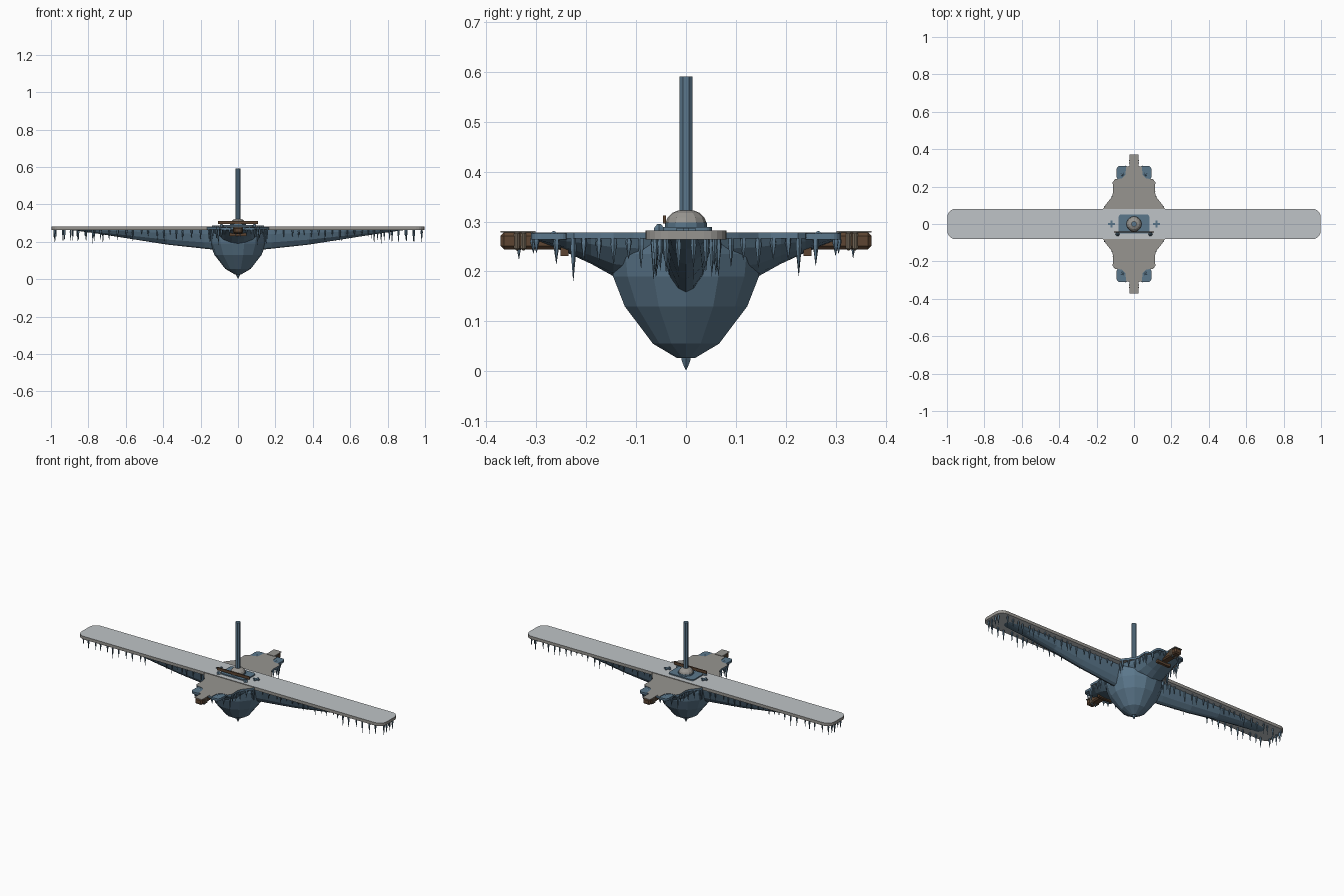
import bpy, bmesh, math, random
from mathutils import Vector, Matrix

random.seed(4)
if "Cube" in bpy.data.objects:
    bpy.data.objects.remove(bpy.data.objects["Cube"], do_unlink=True)


def material(name, r, g, b):
    m = bpy.data.materials.new(name)
    m.use_nodes = True
    m.diffuse_color = (r, g, b, 1)
    m.node_tree.nodes["Principled BSDF"].inputs["Base Color"].default_value = (r, g, b, 1)
    return m


BLUE = material("slate blue", .105, .185, .26)
LIGHT = material("pale grey", .52, .55, .57)
GREY = material("warm grey", .31, .30, .28)
BROWN = material("dark wood", .11, .06, .032)
ROPE = material("rope tan", .20, .16, .115)


def finish(name, bm, *mats):
    bmesh.ops.recalc_face_normals(bm, faces=bm.faces)
    me = bpy.data.meshes.new(name)
    bm.to_mesh(me)
    bm.free()
    for m in mats:
        me.materials.append(m)
    ob = bpy.data.objects.new(name, me)
    bpy.context.collection.objects.link(ob)
    return ob


def add_box(bm, center, size):
    mat = Matrix.Translation(center) @ Matrix.Diagonal((*size, 1))
    bmesh.ops.create_cube(bm, size=1, matrix=mat)


def box(name, center, size, mat, bevel=0):
    bm = bmesh.new()
    add_box(bm, center, size)
    if bevel:
        bmesh.ops.bevel(bm, geom=bm.edges[:], offset=bevel, segments=1, affect='EDGES')
    return finish(name, bm, mat)


def bridge(bm, rings):
    """Skin a list of equal vertex rings and cap both ends."""
    loops = [[bm.verts.new(p) for p in ring] for ring in rings]
    n = len(loops[0])
    for a, b in zip(loops, loops[1:]):
        for i in range(n):
            j = (i + 1) % n
            bm.faces.new((a[i], a[j], b[j], b[i]))
    bm.faces.new(loops[0])
    bm.faces.new(loops[-1])


def lathe(name, profile, sides, mat, center=(0, 0), turn=0):
    bm = bmesh.new()
    angles = [turn + math.tau * i / sides for i in range(sides)]
    bridge(bm, [[(center[0] + r * math.cos(a), center[1] + r * math.sin(a), z)
                 for a in angles] for r, z in profile])
    return finish(name, bm, mat)


def slab(name, outline, z0, z1, inset, side_mat, top_mat):
    """Flat plate with a small chamfer around its top face."""
    bm = bmesh.new()
    bridge(bm, [[(x, y, z) for x, y in outline] for z in (z0, z1)])
    bm.faces.ensure_lookup_table()
    top = bm.faces[-1]
    bmesh.ops.inset_region(bm, faces=[top], thickness=inset, depth=0)
    for v in top.verts:
        v.co.z += inset * .6
    bm.normal_update()
    for f in bm.faces:
        f.material_index = int(f.normal.z > .2)
    return finish(name, bm, side_mat, top_mat)


def rounded(cx, cy, hx, hy, r, steps=5):
    pts = []
    for k, (sx, sy) in enumerate(((1, 1), (-1, 1), (-1, -1), (1, -1))):
        for i in range(steps + 1):
            a = math.pi / 2 * (k + i / steps)
            pts.append((cx + sx * (hx - r) + r * math.cos(a), cy + sy * (hy - r) + r * math.sin(a)))
    return pts


# Keel shaped bracket, lofted outward; each section is distance, half width, bottom
def keel(name, sections, direction):
    top = .268
    out = Vector(direction)
    side = Vector((-out.y, out.x, 0))
    shape = ((1, 0), (.92, .25), (.66, .68), (.3, .93), (0, 1))
    shape += tuple((-a, b) for a, b in reversed(shape[:-1]))
    bm = bmesh.new()
    bridge(bm, [[out * d + side * (w * a) + Vector((0, 0, top + (low - top) * b))
                 for a, b in shape] for d, w, low in sections])
    return finish(name, bm, BLUE)


# Faceted hanging hull with drip point
lathe("hull", [(.15, .268), (.155, .235), (.15, .19), (.126, .13), (.068, .055), (.018, .026)],
      14, BLUE)
lathe("hull_tip", [(.008, .036), (.011, .024), (.006, .012), (.0008, .002)], 6, BLUE)

# Brackets under the long deck and under the two short ends
for s, word in ((1, "left"), (-1, "right")):
    keel(word + "_bracket", [(.05, .052, .15), (.18, .052, .163), (.38, .05, .185),
                             (.57, .047, .215), (.76, .043, .245), (.9, .035, .264)], (s, 0, 0))
for s, word in ((1, "back"), (-1, "front")):
    keel(word + "_bracket", [(.04, .15, .17), (.145, .115, .19), (.19, .105, .215),
                             (.24, .09, .238), (.30, .07, .262)], (0, s, 0))

# Long deck
slab("long_deck", rounded(0, 0, .998, .081, .045), .264, .277, .008, GREY, LIGHT)

# Scalloped cross deck with blue corner lobes, beams, ropes
half = [(.172, .07), (.15, .105), (.118, .145), (.112, .17), (.114, .225),
        (.10, .24), (.065, .243), (.046, .262), (.042, .305), (.02, .311)]
for s, word in ((1, "back"), (-1, "front")):
    outline = [(x, s * y) for x, y in half] + [(-x, s * y) for x, y in reversed(half)]
    if s < 0:
        outline.reverse()
    slab(word + "_deck", outline, .266, .276, .004, BLUE, GREY)
    for t in (1, -1):
        slab(word + "_lobe", rounded(t * .062, s * .272, .031, .039, .02), .264, .274, .004, BLUE, BLUE)
        lathe(word + "_lobe_crystal", [(.011, .272), (.008, .277), (.001, .281)], 6, BLUE,
              (t * .062, s * .265))
    box(word + "_beam", (0, s * .275, .261), (.046, .194, .034), BROWN, .007)
    box(word + "_beam_cap", (0, s * .337, .279), (.05, .07, .003), GREY)
    box(word + "_brace", (0, s * .244, .24), (.09, .016, .018), BROWN)
    for k in range(2):
        box(word + "_rope", (0, s * (.326 + k * .013), .261), (.053, .011, .038), ROPE, .004)

# Mast on its domed foot
slab("mast_plinth", rounded(0, 0, .082, .052, .015), .276, .285, .006, BLUE, BLUE)
lathe("mast_collar", [(.042, .284), (.042, .298)], 12, BLUE)
lathe("mast_dome", [(.041, .297), (.037, .308), (.028, .317), (.016, .322)], 12, GREY)
lathe("mast", [(.0145, .315), (.0145, .591)], 8, BLUE, turn=math.pi / 8)
box("mast_board", (0, -.043, .304), (.212, .006, .016), BROWN)

# Small star crystals and pebbles on the deck
for s in (1, -1):
    bm = bmesh.new()
    add_box(bm, (s * .12, 0, .283), (.038, .01, .008))
    add_box(bm, (s * .12, 0, .283), (.01, .038, .008))
    finish("deck_star", bm, BLUE)
    lathe("deck_pebble", [(.012, .28), (.011, .288), (.004, .295)], 6, BLUE, (s * .088, -.054))


# Icicles hanging from every edge
def icicle(bm, x, y, top, length, r):
    spin = random.random()
    rings = []
    for k, t in ((.8, 0), (1, .25), (.55, .6), (.06, 1)):
        rings.append([(x + r * k * math.cos(spin + math.tau * i / 5),
                       y + r * k * math.sin(spin + math.tau * i / 5), top - length * t)
                      for i in range(5)])
    bridge(bm, rings)


bm = bmesh.new()
for sx in (1, -1):
    for sy in (1, -1):
        x = .2
        while x < .98:
            long = .05 + .03 * random.random() if x > .72 else .03 + .04 * random.random()
            icicle(bm, sx * x, sy * random.uniform(.05, .066), .267, long, .0055)
            x += random.uniform(.03, .05)
    for y in (-.04, -.015, .015, .04):
        icicle(bm, sx * .982, y, .267, random.uniform(.04, .07), .006)
finish("long_deck_icicles", bm, BLUE)

bm = bmesh.new()
spots = [(.155, .09, .07), (.135, .115, .05), (.115, .145, .065), (.108, .175, .05),
         (.107, .205, .045), (.105, .226, .085), (.088, .26, .062), (.07, .3, .035),
         (.045, .306, .03), (.15, .065, .08), (.012, .335, .042)]
for x, y, length in spots:
    for sx in (1, -1):
        for sy in (1, -1):
            icicle(bm, sx * x, sy * y, .267, length * random.uniform(.8, 1.05), .0065)
finish("cross_deck_icicles", bm, BLUE)
